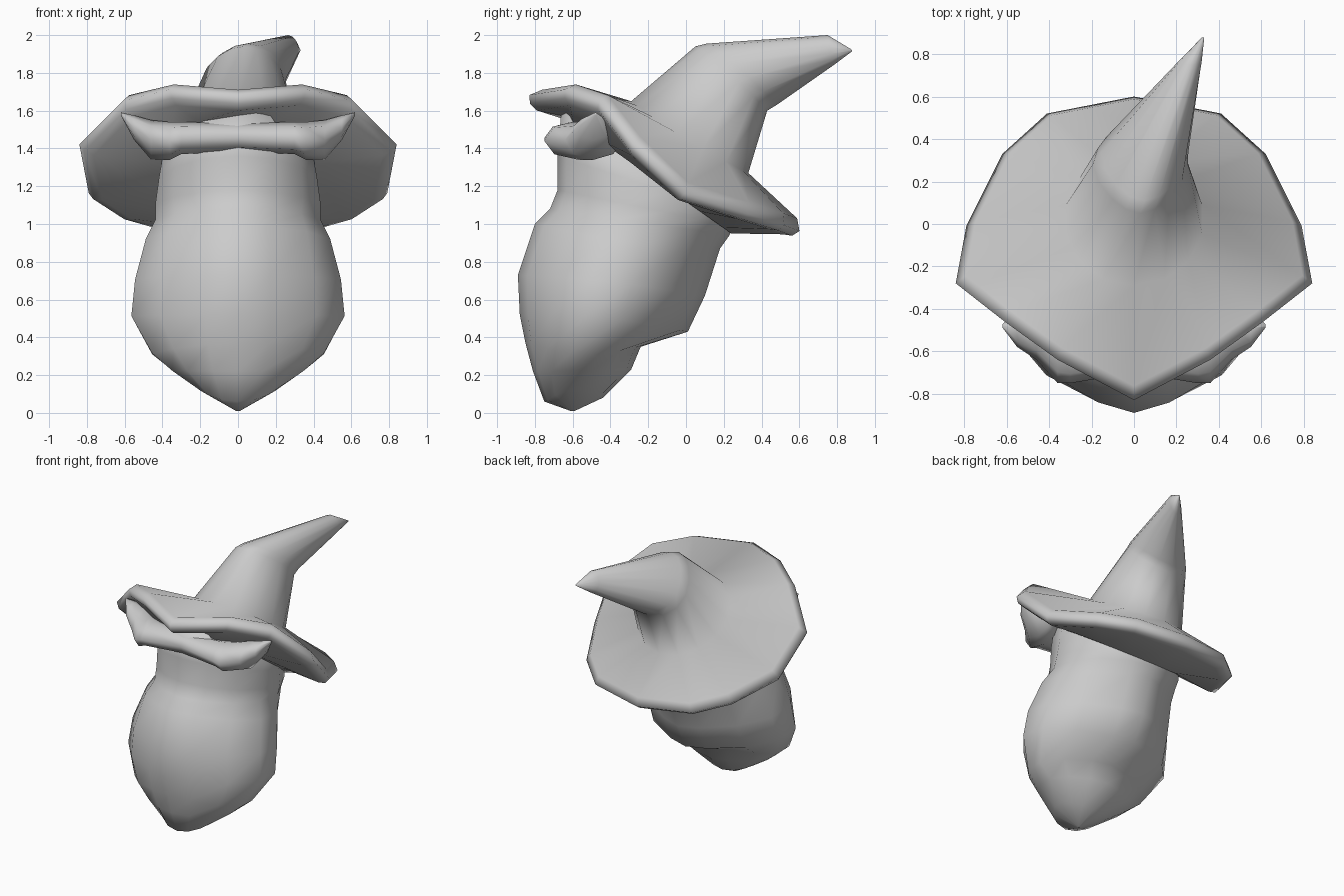
import bpy, bmesh, math
from mathutils import Vector

if "Cube" in bpy.data.objects:
    bpy.data.objects.remove(bpy.data.objects["Cube"])


def ring(front, back, hw, cx=0.0, n=14, lift=0.0, taper=0.0, sharp=1.0):
    """Tilted oval through a front (y, z) and a back (y, z) point; lift raises the sides,
    taper narrows it towards the back, sharp pinches front and back to a point."""
    pts = []
    for k in range(n):
        a = 2 * math.pi * k / n
        t = (1 - math.cos(a)) / 2
        s = math.copysign(abs(math.sin(a)) ** sharp, math.sin(a))
        pts.append(Vector((cx + hw * s * (1 + taper * math.cos(a)),
                           front[0] + (back[0] - front[0]) * t,
                           front[1] + (back[1] - front[1]) * t + lift * s * s)))
    return pts


def loft(name, rings):
    """Skin a stack of equal rings and close both ends with a fan."""
    bm = bmesh.new()
    rows = [[bm.verts.new(p) for p in r] for r in rings]
    n = len(rows[0])
    for r0, r1 in zip(rows, rows[1:]):
        for i in range(n):
            j = (i + 1) % n
            bm.faces.new((r0[i], r0[j], r1[j], r1[i]))
    for r, pts in ((rows[0], rings[0]), (rows[-1], rings[-1])):
        c = bm.verts.new(sum(pts, Vector()) / n)
        for i in range(n):
            bm.faces.new((r[i], r[(i + 1) % n], c))
    bmesh.ops.remove_doubles(bm, verts=bm.verts, dist=0.0005)
    bmesh.ops.recalc_face_normals(bm, faces=bm.faces)
    me = bpy.data.meshes.new(name)
    bm.to_mesh(me)
    bm.free()
    for p in me.polygons:
        p.use_smooth = True
    ob = bpy.data.objects.new(name, me)
    bpy.context.collection.objects.link(ob)
    return ob


# Head with long pointed beard in front and narrower hair behind
loft("head_and_beard", [
    ring((-0.61, 0.01), (-0.59, 0.01), 0.01),
    ring((-0.75, 0.06), (-0.44, 0.08), 0.20, lift=0.05),
    ring((-0.81, 0.22), (-0.29, 0.23), 0.36, sharp=1.2),
    ring((-0.85, 0.37), (-0.24, 0.35), 0.47, lift=-0.05, sharp=1.3),
    ring((-0.88, 0.52), (0.01, 0.43), 0.58, lift=0.03, sharp=1.5, taper=0.05),
    ring((-0.89, 0.73), (0.10, 0.62), 0.56, lift=0.02, sharp=1.5, taper=0.05),
    ring((-0.80, 1.00), (0.18, 0.87), 0.50, lift=-0.03, sharp=1.4, taper=0.05),
    ring((-0.72, 1.08), (0.23, 0.94), 0.45, sharp=1.2),
    ring((-0.68, 1.18), (0.25, 0.99), 0.45, sharp=1.1),
    ring((-0.68, 1.36), (0.27, 1.05), 0.43),
    ring((-0.66, 1.60), (0.26, 1.12), 0.40),
])

# Hat: wavy brim outline from front to back, mirrored to the other side
half = [(0, -.82, 1.70), (.36, -.63, 1.73), (.61, -.45, 1.67), (.84, -.27, 1.44),
        (.79, 0, 1.18), (.62, .34, 1.07), (.41, .53, 1.01), (0, .61, .98)]
rim = [Vector(p) for p in half + [(-x, y, z) for x, y, z in half[6:0:-1]]]
mid = Vector((0, -0.08, 1.33))
up = Vector((0, 0.47, 0.88))


def brim(scale, offset):
    return [mid + (p - mid) * scale + up * offset for p in rim]


loft("hat", [
    ring((-0.64, 1.57), (0.24, 0.95), 0.47),
    brim(0.91, -0.075),
    brim(0.97, -0.06),
    brim(1.00, -0.02),
    brim(0.945, 0.035),
    ring((-0.29, 1.65), (0.33, 1.27), 0.33, lift=-0.02),
    ring((0.05, 1.94), (0.43, 1.60), 0.215, 0.03, lift=0.02, taper=-0.3),
    ring((0.11, 1.955), (0.48, 1.63), 0.20, 0.05, lift=0.02, taper=-0.25),
    ring((0.75, 2.00), (0.78, 1.84), 0.055, 0.265),
    ring((0.875, 1.925), (0.88, 1.915), 0.006, 0.325),
])

# Bushy brow wrapping round the face with upturned tips: x, y, z, half depth, half height
sec = [(0, -.63, 1.46, .07, .075), (.30, -.60, 1.455, .15, .085), (.36, -.57, 1.44, .18, .10),
       (.46, -.49, 1.445, .15, .105), (.55, -.49, 1.51, .09, .065), (.62, -.48, 1.582, .008, .008)]
full = [(-x, *r) for x, *r in sec[:0:-1]] + sec
loft("brow", [[Vector((x, y + hy * math.cos(k * math.pi / 4), z + hz * math.sin(k * math.pi / 4)))
               for k in range(8)] for x, y, z, hy, hz in full])
